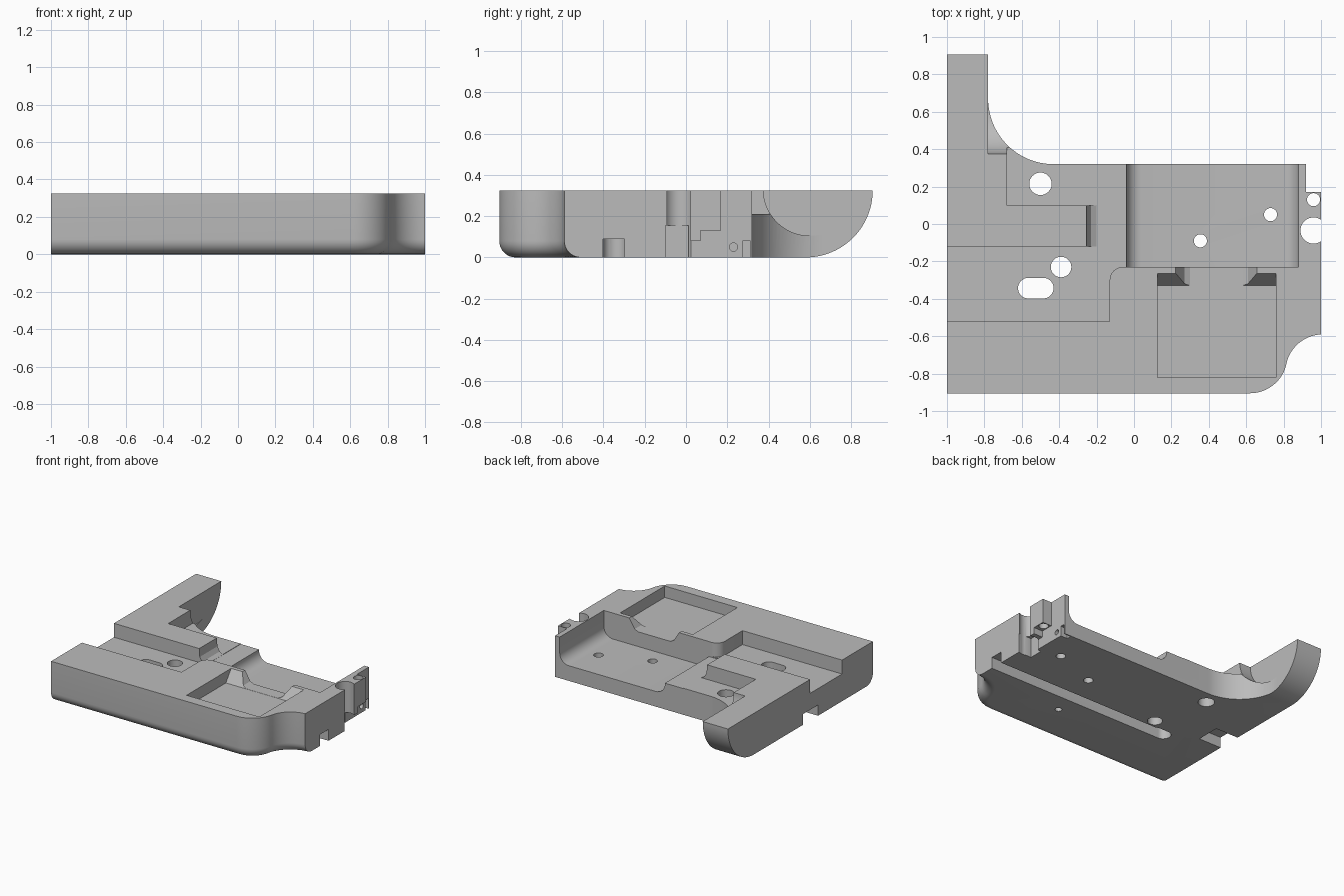
import bpy, bmesh
from math import cos, sin, radians

old = bpy.data.objects.get("Cube")
if old:
    bpy.data.objects.remove(old, do_unlink=True)

H = 0.325       # plate height
TOP = 0.5       # cutters run past the top
LOW = -0.1      # cutters run past the bottom


def arc(cx, cy, r, a0, a1, n=16):
    angles = [radians(a0 + (a1 - a0) * i / n) for i in range(n + 1)]
    return [(cx + r * cos(a), cy + r * sin(a)) for a in angles]


def circle(cx, cy, r, n=32):
    return arc(cx, cy, r, 0, 360, n)[:-1]


def rect(x0, x1, y0, y1):
    return [(x0, y0), (x1, y0), (x1, y1), (x0, y1)]


def face_outward(bm):
    bmesh.ops.recalc_face_normals(bm, faces=bm.faces)
    if bm.calc_volume(signed=True) < 0:
        bmesh.ops.reverse_faces(bm, faces=bm.faces)


def prism(name, pts, axis, lo, hi):
    """Extrude a 2D profile along an axis."""
    place = {"x": lambda p, t: (t, p[0], p[1]),
             "y": lambda p, t: (p[0], t, p[1]),
             "z": lambda p, t: (p[0], p[1], t)}[axis]
    bm = bmesh.new()
    a = [bm.verts.new(place(p, lo)) for p in pts]
    b = [bm.verts.new(place(p, hi)) for p in pts]
    bm.faces.new(a)
    bm.faces.new(b)
    for i in range(len(pts)):
        j = (i + 1) % len(pts)
        bm.faces.new((a[i], a[j], b[j], b[i]))
    face_outward(bm)
    mesh = bpy.data.meshes.new(name)
    bm.to_mesh(mesh)
    bm.free()
    obj = bpy.data.objects.new(name, mesh)
    bpy.context.collection.objects.link(obj)
    return obj


def volume(mesh):
    bm = bmesh.new()
    bm.from_mesh(mesh)
    v = bm.calc_volume(signed=True)
    bm.free()
    return v


# Plate outline with the curved front corner and the arm at the back
outline = [(-1, -0.905)]
outline += arc(0.62, -0.705, 0.2, -90, -16, 12)
outline += arc(1.01, -0.79, 0.2, 164, 98, 12)
outline += [(1, -0.59), (1, 0.17), (0.92, 0.17), (0.92, 0.32)]
outline += arc(-0.43, 0.67, 0.35, 270, 180, 24)
outline += [(-0.78, 0.905), (-1, 0.905)]
plate = prism("base_plate", outline, "z", 0, H)

# Rounded lower front edge
bm = bmesh.new()
bm.from_mesh(plate.data)
edges = [e for e in bm.edges
         if all(v.co.z < 0.001 and v.co.y < -0.58 for v in e.verts)]
bmesh.ops.bevel(bm, geom=edges, offset=0.08, offset_type='OFFSET', segments=8,
                profile=0.5, affect='EDGES', clamp_overlap=False)
bmesh.ops.remove_doubles(bm, verts=bm.verts, dist=0.0001)
face_outward(bm)
bm.to_mesh(plate.data)
bm.free()


def cut(pts, axis, lo, hi):
    """Carve a prism out of the plate, trying solvers until one is sound."""
    cutter = prism("cutter", pts, axis, lo, hi)
    cutter.hide_render = True
    before = volume(plate.data)
    for solver in ('EXACT', 'MANIFOLD', 'FLOAT'):
        mod = plate.modifiers.new("carve", 'BOOLEAN')
        mod.operation = 'DIFFERENCE'
        mod.solver = solver
        mod.object = cutter
        bpy.context.view_layer.update()
        graph = bpy.context.evaluated_depsgraph_get()
        carved = bpy.data.meshes.new_from_object(plate.evaluated_get(graph))
        plate.modifiers.clear()
        if 0.6 * before < volume(carved) < before:
            plate.data = carved
            break
    bpy.data.objects.remove(cutter, do_unlink=True)


# Arm: rounded underside and hollow in the web beside it
cut(arc(0.58, H, 0.325, -90, 0, 24) + [(1, H), (1, LOW), (0.58, LOW)],
    "x", -1.1, -0.4)
cut(circle(0.6, 0.33, 0.225, 64), "x", -0.78, -0.3)

# Back shelf and long channel with its rounded corner
cut(rect(-0.68, -0.03, 0.1, 0.6), "z", 0.21, TOP)
cut([(-1.1, -0.52), (-0.13, -0.52)] + arc(-0.06, -0.3, 0.07, 180, 90, 8)
    + [(-0.06, -0.12), (-1.1, -0.12)], "z", 0.215, TOP)

# Low step between channel and recess, with the curved block end
cut(rect(-0.2, -0.03, -0.23, 0.4), "z", 0.207, TOP)
cut([(-0.1, 0.208), (-0.2, 0.208), (-0.23, 0.225), (-0.25, 0.26),
     (-0.255, 0.33), (-0.255, TOP), (-0.1, TOP)], "y", -0.121, 0.101)

# Main recess with filleted ends, open to the back
cut(arc(0.04, 0.2, 0.08, 180, 270, 8) + arc(0.8, 0.2, 0.08, 270, 360, 8)
    + [(0.88, TOP), (-0.04, TOP)], "y", -0.231, 0.4)

# Front pocket with sloped rear wall and the saddle into the recess
cut([(-0.82, 0.235), (-0.33, 0.235), (-0.26, 0.33), (-0.26, TOP),
     (-0.82, TOP)], "x", 0.125, 0.76)
cut([(0.3, 0.236), (0.58, 0.236), (0.61, 0.25), (0.66, 0.33), (0.66, TOP),
     (0.22, TOP), (0.22, 0.33), (0.27, 0.25)], "y", -0.34, -0.2)

# Drilled holes
for x, y, r in [(-0.5, 0.215, 0.06), (-0.39, -0.23, 0.055),
                (0.355, -0.09, 0.035), (0.73, 0.05, 0.035),
                (0.96, 0.13, 0.035), (0.96, -0.035, 0.07)]:
    cut(circle(x, y, r), "z", LOW, TOP)
cut(circle(0.25, -0.55, 0.025), "z", LOW, 0.1)
cut(circle(0.23, 0.05, 0.02), "x", 0.8, 1.1)

# Rounded slot and the underside groove that ends at it
cut(arc(-0.485, -0.343, 0.055, -90, 90) + arc(-0.565, -0.343, 0.055, 90, 270),
    "z", LOW, TOP)
cut(arc(-0.565, -0.35, 0.052, 90, 270) + [(1.1, -0.402), (1.1, -0.298)],
    "z", LOW, 0.09)

# Underside notches at both ends
cut(rect(-1.1, -0.8, -0.22, -0.03), "z", LOW, 0.085)
cut(rect(0.885, 1.1, -0.1, 0.011), "z", LOW, 0.155)
cut(rect(0.921, 1.1, 0.01, 0.071), "z", LOW, 0.08)
cut(rect(0.921, 1.1, 0.07, 0.2), "z", LOW, 0.13)
cut(rect(0.86, 1.1, 0.275, 0.312), "z", LOW, 0.08)

# Colour and shading
grey = bpy.data.materials.new("plain_grey")
grey.use_nodes = True
colour = (0.5, 0.5, 0.5, 1)
grey.diffuse_color = colour
grey.node_tree.nodes["Principled BSDF"].inputs["Base Color"].default_value = colour
plate.data.materials.clear()
plate.data.materials.append(grey)

bpy.ops.object.select_all(action='DESELECT')
plate.select_set(True)
bpy.context.view_layer.objects.active = plate
bpy.ops.object.shade_smooth_by_angle(angle=radians(25))
